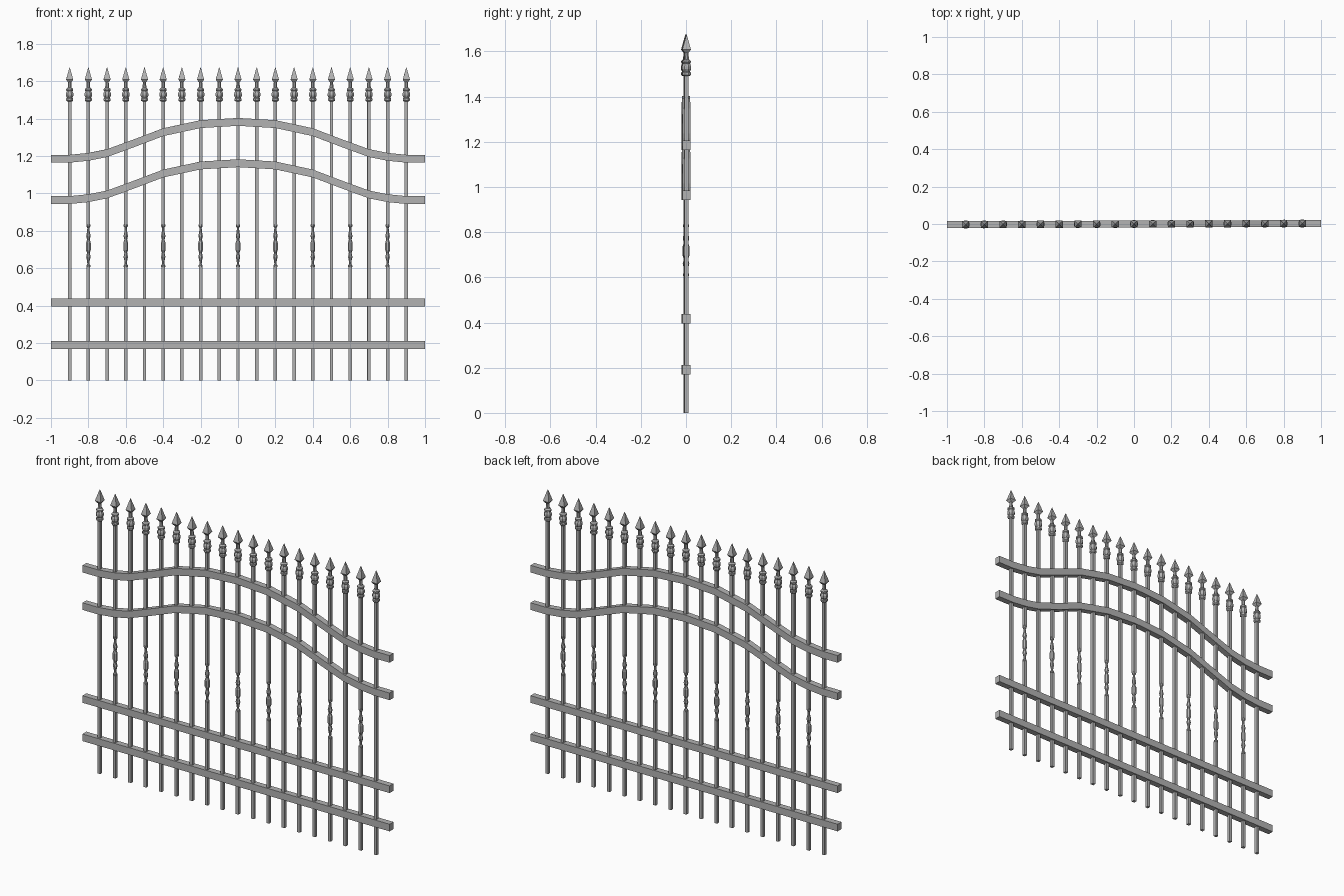
import bpy, bmesh, math
from mathutils import Vector

cube = bpy.data.objects.get("Cube")
if cube:
    bpy.data.objects.remove(cube, do_unlink=True)

iron = bpy.data.materials.new("grey_iron")
iron.use_nodes = True
colour = (0.45, 0.45, 0.45, 1)
iron.diffuse_color = colour
iron.node_tree.nodes["Principled BSDF"].inputs["Base Color"].default_value = colour

LEAN = 0.003  # the panel is turned very slightly about z


def finish(name, bm):
    bmesh.ops.recalc_face_normals(bm, faces=bm.faces)
    mesh = bpy.data.meshes.new(name)
    bm.to_mesh(mesh)
    bm.free()
    mesh.materials.append(iron)
    obj = bpy.data.objects.new(name, mesh)
    bpy.context.collection.objects.link(obj)
    obj.rotation_euler.z = LEAN
    return obj


def loft(bm, rings):
    """Skin a list of point rings and cap both ends."""
    loops = [[bm.verts.new(p) for p in ring] for ring in rings]
    n = len(loops[0])
    for a, b in zip(loops, loops[1:]):
        for i in range(n):
            j = (i + 1) % n
            bm.faces.new((a[i], a[j], b[j], b[i]))
    bm.faces.new(loops[0][::-1])
    bm.faces.new(loops[-1])


def turned(bm, x, profile, sides):
    """Turn a (radius, height) profile about a vertical axis at x."""
    angles = [math.tau * (i + 0.5) / sides for i in range(sides)]
    loft(bm, [[Vector((x + r * math.cos(a), r * math.sin(a), z)) for a in angles]
              for r, z in profile])


def rail(name, path, half_h=0.021, half_d=0.018):
    """Sweep a rectangular section along an (x, z) path."""
    bm = bmesh.new()
    section = [(-half_d, -half_h), (half_d, -half_h), (half_d, half_h), (-half_d, half_h)]
    loft(bm, [[Vector((x, y, z + dz)) for y, dz in section] for x, z in path])
    finish(name, bm)


# Straight lower rails
for name, z in (("bottom_rail", 0.19), ("lower_rail", 0.416)):
    rail(name, [(-1, z), (1, z)])

# Arched upper rails, mirrored about the middle
half = [(0, 0.197), (0.2, 0.185), (0.4, 0.142), (0.55, 0.085),
        (0.7, 0.03), (0.8, 0.01), (0.9, 0), (1, 0)]
arch = [(-x, z) for x, z in reversed(half[1:])] + half
for name, base in (("upper_arched_rail", 0.964), ("top_arched_rail", 1.185)):
    rail(name, [(x, base + z) for x, z in arch])

# Section profiles of the pickets
BAR = 0.0127
baluster = [(0.012, 0.605), (0.012, 0.615), (0.006, 0.622), (0.008, 0.64),
            (0.013, 0.66), (0.008, 0.682), (0.014, 0.697), (0.014, 0.735),
            (0.008, 0.752), (0.013, 0.772), (0.008, 0.795), (0.006, 0.815),
            (0.012, 0.824), (0.012, 0.834)]
collar = [(0.013, 1.49), (0.02, 1.496), (0.02, 1.506), (0.016, 1.511),
          (0.022, 1.522), (0.022, 1.534), (0.016, 1.546), (0.02, 1.55),
          (0.02, 1.558), (0.011, 1.565)]
neck = [(0.011, 1.56), (0.009, 1.605)]
spear = [(0.01, 1.592), (0.027, 1.608), (0.001, 1.674)]

# Upright bars; every second one is split by a turned baluster
for i in range(19):
    x = (i - 9) / 10
    bm = bmesh.new()
    if i % 2:
        turned(bm, x, [(BAR, 0), (BAR, 0.61)], 4)
        turned(bm, x, [(BAR, 0.83), (BAR, 1.5)], 4)
    else:
        turned(bm, x, [(BAR, 0), (BAR, 1.5)], 4)
    finish(f"picket_bar_{i + 1}", bm)

    if i % 2:
        bm = bmesh.new()
        turned(bm, x, baluster, 8)
        finish(f"baluster_{i + 1}", bm)

    bm = bmesh.new()
    turned(bm, x, collar, 8)
    turned(bm, x, neck, 8)
    finish(f"finial_collar_{i + 1}", bm)

    bm = bmesh.new()
    turned(bm, x, spear, 4)
    finish(f"spear_tip_{i + 1}", bm)
